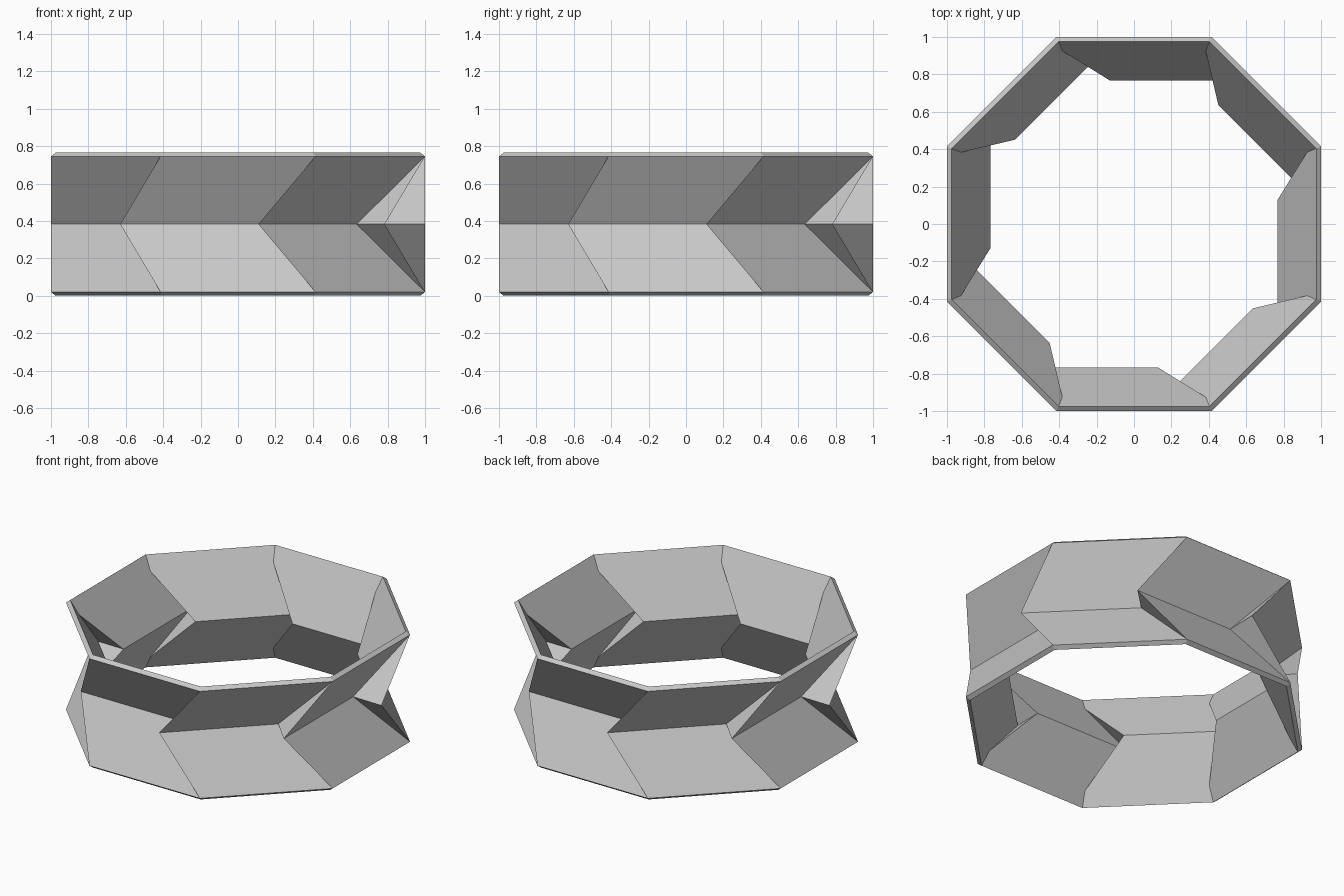
import bpy, bmesh, math
from mathutils import Matrix, Vector

if "Cube" in bpy.data.objects:
    bpy.data.objects.remove(bpy.data.objects["Cube"])

HEIGHT = 0.765
MID = HEIGHT / 2
TAN = math.tan(math.pi / 8)

grey = bpy.data.materials.new("light_grey")
grey.diffuse_color = (0.58, 0.58, 0.58, 1)
grey.use_nodes = True
grey.node_tree.nodes["Principled BSDF"].inputs["Base Color"].default_value = grey.diffuse_color


def corners(apothem, z):
    """Left and right octagon corners of the front side."""
    return Vector((-apothem * TAN, -apothem, z)), Vector((apothem * TAN, -apothem, z))


# Key points of one folded panel, upper half
out_l, out_r = corners(1.0, 0.745)              # outer rim
in_l, in_r = corners(0.975, HEIGHT)             # inner rim
seam_l, seam_r = corners(0.925, HEIGHT - 0.05 * MID / 0.207)   # inner seam where the flap begins
out_fold = Vector((-0.63, -0.784, MID))         # outer fold, tucked over the neighbour
out_tip = Vector((0.113, -0.784, MID))
in_fold = Vector((-0.59, -0.768, MID))
in_tip = Vector((0.13, -0.768, MID))
turn = Matrix.Rotation(math.pi / 4, 3, 'Z')

module = [
    [out_l, out_r, out_tip, out_fold],                        # outer panel
    [out_r, out_tip, turn @ out_fold],                        # outer flap
    [in_l, in_r, seam_r, in_tip, in_fold, seam_l],            # inner panel
    [seam_r, in_tip, turn @ in_fold],                         # inner flap
    [out_l, out_r, in_r, in_l],                               # rim
]

# Eight panels around, each mirrored top to bottom
bm = bmesh.new()
for i in range(8):
    rot = Matrix.Rotation(i * math.pi / 4, 3, 'Z')
    for face in module:
        pts = [rot @ p for p in face]
        bm.faces.new([bm.verts.new(p) for p in pts])
        bm.faces.new([bm.verts.new((p.x, p.y, HEIGHT - p.z)) for p in reversed(pts)])
bmesh.ops.remove_doubles(bm, verts=bm.verts[:], dist=0.0005)
bmesh.ops.recalc_face_normals(bm, faces=bm.faces[:])

mesh = bpy.data.meshes.new("folded_ring")
bm.to_mesh(mesh)
bm.free()
mesh.materials.append(grey)
ring = bpy.data.objects.new("folded_ring", mesh)
bpy.context.collection.objects.link(ring)
